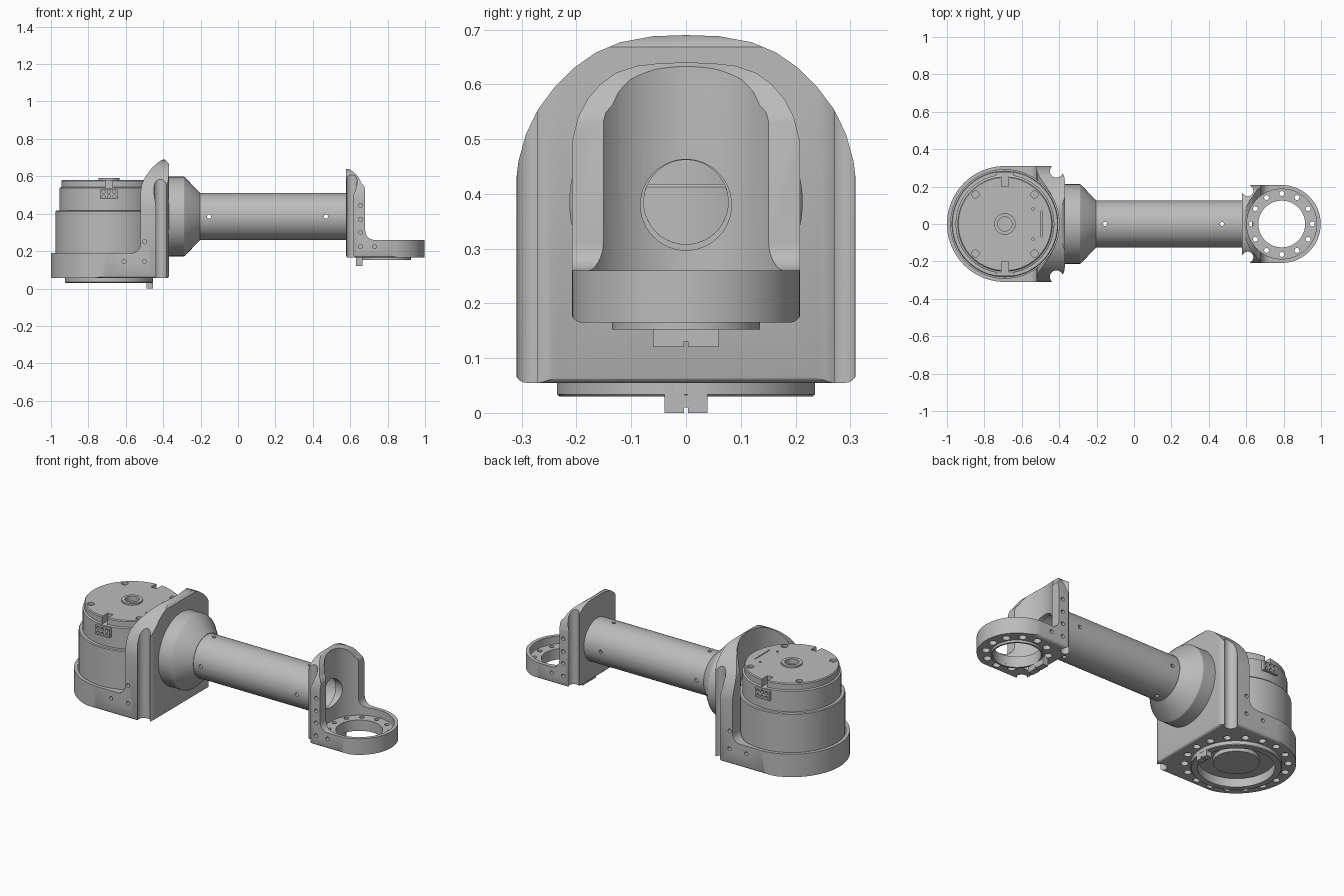
import bpy, bmesh, math
from mathutils import Matrix, Vector

cube = bpy.data.objects.get("Cube")
if cube:
    bpy.data.objects.remove(cube, do_unlink=True)

grey = bpy.data.materials.new("machined grey")
grey.use_nodes = True
colour = (0.5, 0.5, 0.5, 1)
grey.diffuse_color = colour
grey.node_tree.nodes["Principled BSDF"].inputs["Base Color"].default_value = colour

TURN = {"X": Matrix.Rotation(math.pi / 2, 4, "Y"),
        "Y": Matrix.Rotation(-math.pi / 2, 4, "X"),
        "Z": Matrix.Identity(4)}


def finish(name, bm):
    bmesh.ops.recalc_face_normals(bm, faces=bm.faces[:])
    mesh = bpy.data.meshes.new(name)
    bm.to_mesh(mesh)
    bm.free()
    mesh.materials.append(grey)
    obj = bpy.data.objects.new(name, mesh)
    bpy.context.collection.objects.link(obj)
    return obj


def prism(name, points, plane, lo, hi):
    """Extrude a 2D outline lying in the given plane."""
    place = {"XY": lambda a, b, h: (a, b, h),
             "XZ": lambda a, b, h: (a, h, b),
             "YZ": lambda a, b, h: (h, a, b)}[plane]
    bm = bmesh.new()
    face = bm.faces.new([bm.verts.new(place(a, b, lo)) for a, b in points])
    ext = bmesh.ops.extrude_face_region(bm, geom=[face])
    move = Vector(place(0, 0, hi - lo))
    bmesh.ops.translate(bm, vec=move, verts=[v for v in ext["geom"] if isinstance(v, bmesh.types.BMVert)])
    return finish(name, bm)


def box(name, x, y, z):
    return prism(name, [(x[0], y[0]), (x[1], y[0]), (x[1], y[1]), (x[0], y[1])], "XY", *z)


def cylinders(name, centres, r, depth, axis="Z", seg=16):
    bm = bmesh.new()
    for c in centres:
        bmesh.ops.create_cone(bm, cap_ends=True, segments=seg, radius1=r, radius2=r,
                              depth=depth, matrix=Matrix.Translation(c) @ TURN[axis])
    return finish(name, bm)


def revolve(name, profile, centre, axis="Z", closed=False):
    """Spin (radius, height) points round an axis."""
    bm = bmesh.new()
    vs = [bm.verts.new((r, 0, h)) for r, h in profile]
    edges = [bm.edges.new(p) for p in zip(vs, vs[1:])]
    if closed:
        edges.append(bm.edges.new((vs[-1], vs[0])))
    bmesh.ops.spin(bm, geom=vs + edges, cent=(0, 0, 0), axis=(0, 0, 1),
                   angle=2 * math.pi, steps=80)
    bmesh.ops.remove_doubles(bm, verts=bm.verts[:], dist=1e-5)
    bm.transform(Matrix.Translation(centre) @ TURN[axis])
    return finish(name, bm)


def boolean(target, tool, op="DIFFERENCE"):
    mod = target.modifiers.new("cut", "BOOLEAN")
    mod.operation, mod.solver, mod.object = op, "EXACT", tool
    bpy.context.view_layer.objects.active = target
    bpy.ops.object.modifier_apply(modifier=mod.name)
    bpy.data.objects.remove(tool, do_unlink=True)


def arc(cx, cy, r, a0, a1, n):
    return [(cx + r * math.cos(math.radians(a0 + (a1 - a0) * i / n)),
             cy + r * math.sin(math.radians(a0 + (a1 - a0) * i / n))) for i in range(n + 1)]


def ring_of(cx, r, z, n):
    return [(x, y, z) for x, y in arc(cx, 0, r, 0, 360, n)[:-1]]


def bracket(name, cx, s, R, back, corner, arch, step, z0, ztop, peak, pocket, floor, bite, bite_r):
    """Round cup with an arched upright; s is the side on which the upright stands."""
    X = lambda pts: [(cx + s * u, v) for u, v in pts]
    plan = (arc(0, 0, R, 90, 270, 48) + arc(back - corner, corner - R, corner, 270, 360, 10)
            + arc(back - corner, R - corner, corner, 0, 90, 10))
    body = prism(name, X(plan), "XY", z0 - 0.05, 0.8)
    # arched outline seen along the arm
    w = R + 0.002
    half = arc(w - 0.02, z0 + 0.02, 0.02, -90, 0, 5) + arch
    outline = half + [(-y, z) for y, z in reversed(half) if y > 0.001]
    boolean(body, prism("arch cutter", outline, "YZ", cx - 1, cx + 1), "INTERSECT")
    # low cup rim, fillet and swept upright seen from the side
    f = 0.05
    side = ([(-R - 0.1, z0 - 0.1), (-R - 0.1, ztop)]
            + arc(step - f, ztop + f, f, 270, 360, 8) + peak
            + [(back + 0.01, peak[-1][1] - 0.03)]
            + arc(back - 0.018, z0 + 0.018, 0.02, 0, -90, 5) + [(back - 0.03, z0 - 0.1)])
    boolean(body, prism("side cutter", X(side), "XZ", -0.5, 0.5), "INTERSECT")
    # bore for the motor and the vertical corner grooves
    boolean(body, cylinders("pocket cutter", [(cx, 0, floor + 0.5)], pocket, 1, seg=96))
    boolean(body, cylinders("groove cutter", [(cx + s * bite[0], y * bite[1], 0.4) for y in (-1, 1)],
                            bite_r, 1.2, seg=32))
    return body


def side_holes(body, spots, y):
    boolean(body, cylinders("side hole cutter", [(x, k * y, z) for x, z in spots for k in (-1, 1)],
                            0.011, 0.05, "Y"))


def locating_tab(name, x0, x1, w, z0, z1):
    n = 0.004
    pts = [(-w, z0), (-n, z0), (-n, z0 + 0.01), (n, z0 + 0.01), (n, z0), (w, z0), (w, z1), (-w, z1)]
    return prism(name, pts, "YZ", x0, x1)


MX, SX, AZ = -0.69, 0.79, 0.385   # motor centre, end ring centre, arm height

# Large motor housing
housing = bracket("motor_housing", MX, 1, 0.31, 0.32, 0.08,
                  [(0.312, 0.41), (0.306, 0.46), (0.292, 0.51), (0.27, 0.555), (0.24, 0.595),
                   (0.205, 0.63), (0.165, 0.658), (0.12, 0.677), (0.06, 0.688), (0, 0.69)],
                  0.17, 0.055, 0.19,
                  [(0.17, 0.52), (0.175, 0.555), (0.187, 0.585), (0.205, 0.613), (0.23, 0.645),
                   (0.26, 0.673), (0.288, 0.692), (0.3, 0.688)],
                  0.29, 0.08, (0.275, 0.283), 0.035)
boolean(housing, cylinders("floor opening", [(MX, 0, 0.05)], 0.2, 0.2, seg=80))
boolean(housing, cylinders("arm bore", [(-0.4, 0, AZ)], 0.077, 0.2, "X", 48))
boolean(housing, cylinders("bolt cutter", ring_of(MX, 0.268, 0.06, 18), 0.02, 0.034))
side_holes(housing, [(-0.5, 0.25), (-0.5, 0.145), (-0.61, 0.145)], 0.31)

# Ring and locating tab under the housing
revolve("housing_ring", [(0.2, 0.03), (0.232, 0.03), (0.236, 0.034), (0.236, 0.06), (0.2, 0.06)],
        (MX, 0, 0), closed=True)
locating_tab("housing_tab", -0.49, -0.455, 0.039, 0, 0.06)

# Motor
motor = revolve("motor", [(0, 0.06), (0.12, 0.06), (0.12, 0.084), (0.28, 0.084), (0.285, 0.09),
                          (0.285, 0.413), (0.281, 0.418), (0.264, 0.418), (0.264, 0.538),
                          (0.254, 0.542), (0.254, 0.575), (0.249, 0.58), (0.057, 0.58),
                          (0.057, 0.59), (0.038, 0.59), (0.038, 0.56), (0, 0.56)], (MX, 0, 0))
boolean(motor, cylinders("cap screw cutter",
                         [(MX + i * 0.158, j * 0.158, 0.58) for i in (-1, 1) for j in (-1, 1)],
                         0.019, 0.03))
boolean(motor, cylinders("pin hole cutter", [(-0.54, j * 0.08, 0.58) for j in (-1, 1)], 0.007, 0.03))
boolean(motor, box("slit cutter", (-0.498, -0.493), (-0.07, 0.07), (0.57, 0.6)))
for k, label in ((-1, "front"), (1, "back")):
    boolean(motor, box("slot cutter", (MX - 0.018, MX + 0.018), sorted((k * 0.2, k * 0.3)), (0.535, 0.6)))
    plug = box(label + "_connector", (MX - 0.047, MX + 0.047), sorted((k * 0.235, k * 0.278)), (0.478, 0.53))
    boolean(plug, cylinders("socket cutter",
                            [(MX + i * 0.028, k * 0.278, z) for i in (-1, 0, 1) for z in (0.491, 0.517)],
                            0.009, 0.03, "Y"))

# Arm: conical adapter and hollow tube
revolve("arm_adapter", [(0.077, -0.38), (0.213, -0.38), (0.213, -0.29), (0.209, -0.283),
                        (0.127, -0.203), (0.077, -0.203)], (0, 0, AZ), "X", True)
tube = revolve("arm_tube", [(0.11, -0.21), (0.125, -0.21), (0.125, 0.585), (0.11, 0.585)],
               (0, 0, AZ), "X", True)
for axis in "YZ":
    boolean(tube, cylinders("tube hole cutter", [(x, 0, AZ) for x in (-0.155, 0.47)], 0.011, 0.4, axis))

# Small end bracket
end = bracket("end_bracket", SX, -1, 0.208, 0.212, 0.05,
              [(0.21, 0.43), (0.207, 0.5), (0.197, 0.54), (0.18, 0.573), (0.157, 0.6),
               (0.128, 0.621), (0.09, 0.634), (0.045, 0.639), (0, 0.64)],
              0.11, 0.165, 0.26,
              [(0.11, 0.53), (0.116, 0.548), (0.13, 0.562), (0.14, 0.585), (0.156, 0.608),
               (0.178, 0.627), (0.2, 0.641), (0.212, 0.638)],
              0.187, 0.215, (0.182, 0.178), 0.03)
boolean(end, cylinders("arm bore", [(0.6, 0, 0.38)], 0.083, 0.2, "X", 48))
boolean(end, cylinders("ring opening", [(SX, 0, 0.2)], 0.125, 0.3, seg=64))
boolean(end, cylinders("ring hole cutter", ring_of(SX, 0.163, 0.2, 12), 0.013, 0.2))
boolean(end, cylinders("counterbore cutter", ring_of(SX, 0.163, 0.165, 12), 0.021, 0.05))
side_holes(end, [(0.655, 0.225), (0.73, 0.225), (0.655, 0.3), (0.655, 0.37), (0.655, 0.445)], 0.208)
revolve("end_ring", [(0.125, 0.152), (0.135, 0.152), (0.135, 0.175), (0.125, 0.175)],
        (SX, 0, 0), closed=True)
locating_tab("end_tab", 0.63, 0.665, 0.06, 0.12, 0.175)

# Smooth the curved faces and keep the machined edges sharp
bpy.ops.object.select_all(action="DESELECT")
for obj in bpy.context.collection.objects:
    if obj.type == "MESH":
        obj.select_set(True)
        bpy.context.view_layer.objects.active = obj
bpy.ops.object.shade_smooth_by_angle(angle=math.radians(28))
